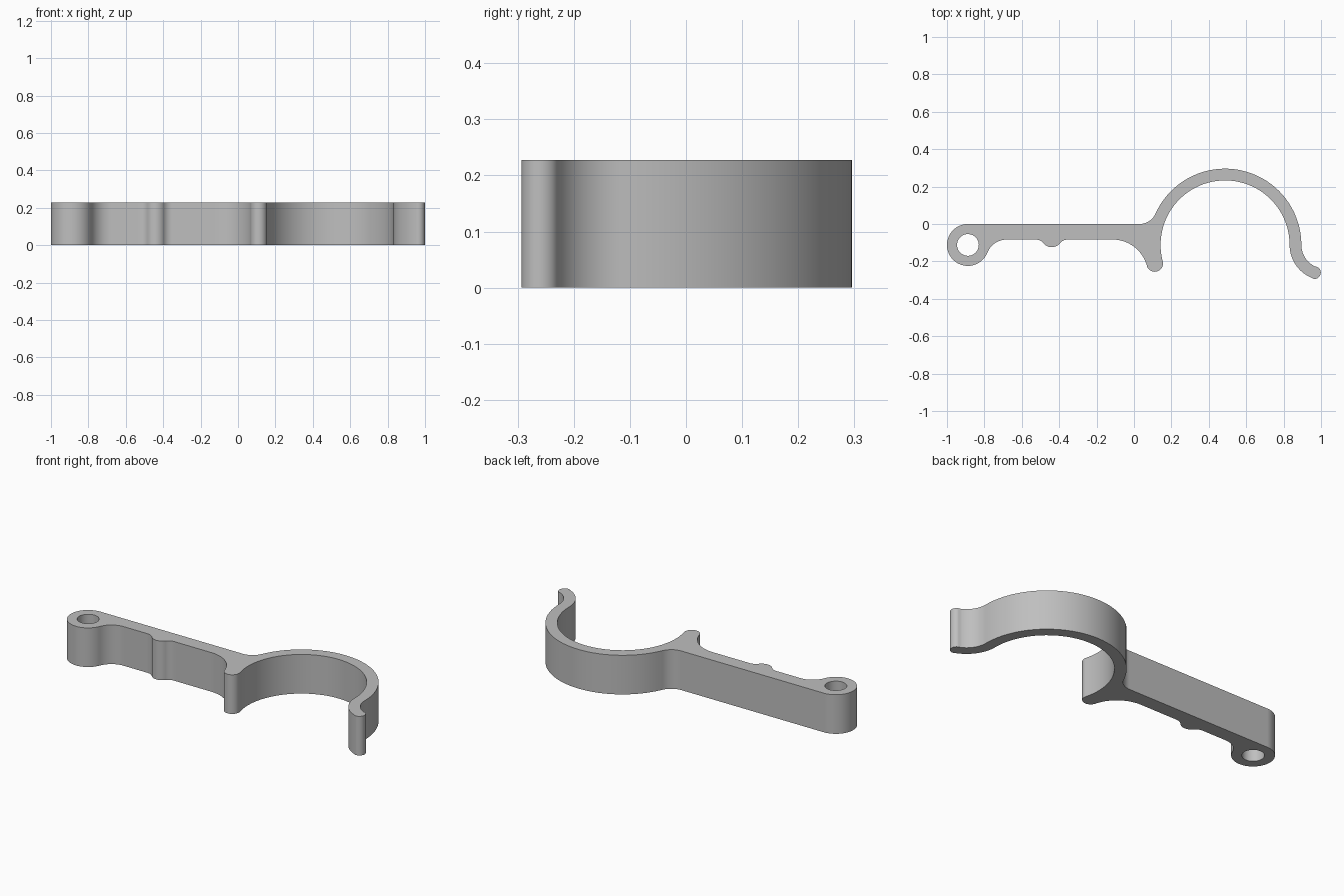
import bpy, bmesh
from math import cos, sin, radians, degrees, atan2, hypot, sqrt
from mathutils import Vector

if "Cube" in bpy.data.objects:
    bpy.data.objects.remove(bpy.data.objects["Cube"])

HEIGHT = 0.228
AXIS_Y = -0.112       # shared centre line of eye, ring and curl
ARM_Y = -0.083        # lower edge of the arm
EYE_X, EYE_R, HOLE_R = -0.888, 0.112, 0.058
RING_X, RING_IN, RING_OUT = 0.487, 0.345, 0.408


def arc(x, y, r, start, end):
    """Points along an arc, angles in degrees; end < start runs clockwise."""
    n = max(6, int(abs(end - start) / 4))
    return [Vector((x + r * cos(radians(a)), y + r * sin(radians(a)), 0))
            for a in (start + (end - start) * i / n for i in range(n + 1))]


def heading(dx, dy):
    return degrees(atan2(dy, dx))


outline = []

# Pivot eye, blended into the lower edge of the arm
fillet = 0.112
dy = ARM_Y - fillet - AXIS_Y
dx = sqrt((EYE_R + fillet) ** 2 - dy ** 2)
a = heading(dx, dy)
outline += arc(EYE_X, AXIS_Y, EYE_R, 90, 360 + a)
outline += arc(EYE_X + dx, AXIS_Y + dy, fillet, 180 + a, 90)

# Small rounded bump under the arm
bump_x, bump_y, bump_r = -0.44, -0.068, 0.056
dy = ARM_Y - bump_r - bump_y
dx = sqrt(4 * bump_r ** 2 - dy ** 2)
a = heading(dx, dy)
outline += arc(bump_x - dx, bump_y + dy, bump_r, 90, -a)
outline += arc(bump_x, bump_y, bump_r, 180 - a, 360 + a)
outline += arc(bump_x + dx, bump_y + dy, bump_r, 180 + a, 90)

# Short prong at the mouth of the clip
prong_r, prong_a = 0.044, 194.8
px = RING_X + (RING_IN + prong_r) * cos(radians(prong_a))
py = AXIS_Y + (RING_IN + prong_r) * sin(radians(prong_a))
root_x, root_r = -0.115, 0.191
root_y = ARM_Y - root_r
a = heading(px - root_x, py - root_y)
outline += arc(root_x, root_y, root_r, 90, a)
outline += arc(px, py, prong_r, 180 + a, 180 + prong_a)

# Inside of the ring, outward curl with rounded tip, outside of the ring
curl_r, curl_a, tip_r = 0.127, 249, 0.0335
wall = RING_OUT - RING_IN
curl_x = RING_X + RING_OUT + curl_r
mid = curl_r + wall / 2
tip_x = curl_x + mid * cos(radians(curl_a))
tip_y = AXIS_Y + mid * sin(radians(curl_a))
outline += arc(RING_X, AXIS_Y, RING_IN, prong_a, 0)
outline += arc(curl_x, AXIS_Y, curl_r + wall, 180, curl_a)
outline += arc(tip_x, tip_y, tip_r, curl_a, curl_a + 180)
outline += arc(curl_x, AXIS_Y, curl_r, curl_a, 180)

# Blend from the ring back to the straight upper edge
blend_x, blend_r = 0.03, 0.0926
a = heading(blend_x - RING_X, blend_r - AXIS_Y)
outline += arc(RING_X, AXIS_Y, RING_OUT, 0, a)
outline += arc(blend_x, blend_r, blend_r, a - 180, -90)

hole = arc(EYE_X, AXIS_Y, HOLE_R, 0, 360)


def add_loop(bm, points):
    kept = []
    for p in points:
        if not kept or (p - kept[-1]).length > 0.003:
            kept.append(p)
    if (kept[0] - kept[-1]).length < 0.003:
        kept.pop()
    verts = [bm.verts.new(p) for p in kept]
    return [bm.edges.new((v, verts[i - 1])) for i, v in enumerate(verts)]


# Fill the profile around the hole and extrude it
bm = bmesh.new()
edges = add_loop(bm, outline) + add_loop(bm, hole)
bmesh.ops.triangle_fill(bm, edges=edges, use_beauty=True, normal=(0, 0, 1))
result = bmesh.ops.extrude_face_region(bm, geom=bm.faces[:], use_keep_orig=True)
top = [g for g in result["geom"] if isinstance(g, bmesh.types.BMVert)]
bmesh.ops.translate(bm, verts=top, vec=(0, 0, HEIGHT))
bmesh.ops.recalc_face_normals(bm, faces=bm.faces[:])
mesh = bpy.data.meshes.new("clip_lever")
bm.to_mesh(mesh)
bm.free()

# Plain grey finish
grey = bpy.data.materials.new("plain grey")
grey.use_nodes = True
color = (0.52, 0.52, 0.52, 1)
grey.diffuse_color = color
grey.node_tree.nodes["Principled BSDF"].inputs["Base Color"].default_value = color
mesh.materials.append(grey)

lever = bpy.data.objects.new("clip_lever", mesh)
bpy.context.collection.objects.link(lever)
bpy.ops.object.select_all(action="DESELECT")
lever.select_set(True)
bpy.context.view_layer.objects.active = lever
bpy.ops.object.shade_smooth_by_angle(angle=radians(35))
